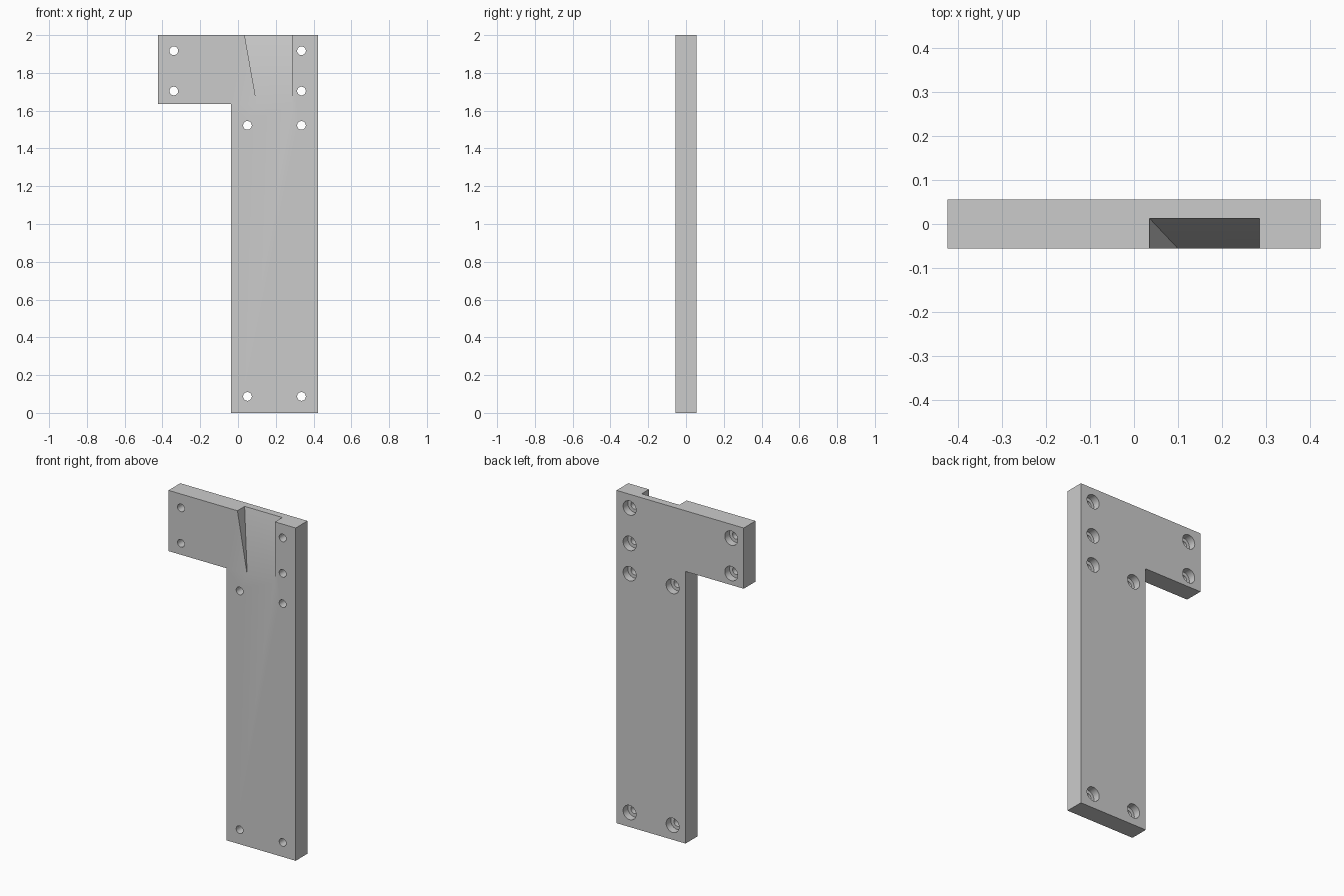
import bpy
import bmesh
from mathutils import Matrix, Vector

cube = bpy.data.objects.get("Cube")
if cube:
    bpy.data.objects.remove(cube, do_unlink=True)

HALF_W, HALF_T, TOP = 0.423, 0.056, 2.0
STEP_X, STEP_Z = -0.036, 1.635

grey = bpy.data.materials.new("light grey")
grey.use_nodes = True
colour = (0.6, 0.6, 0.6, 1)
grey.diffuse_color = colour
grey.node_tree.nodes["Principled BSDF"].inputs["Base Color"].default_value = colour


def add_object(name, bm):
    bmesh.ops.recalc_face_normals(bm, faces=bm.faces)
    mesh = bpy.data.meshes.new(name)
    bm.to_mesh(mesh)
    bm.free()
    mesh.materials.append(grey)
    obj = bpy.data.objects.new(name, mesh)
    bpy.context.collection.objects.link(obj)
    return obj


def cut(target, cutter):
    mod = target.modifiers.new(cutter.name, 'BOOLEAN')
    mod.operation = 'DIFFERENCE'
    mod.solver = 'EXACT'
    mod.object = cutter
    cutter.hide_render = True
    cutter.hide_set(True)
    bpy.context.view_layer.objects.active = target
    bpy.ops.object.modifier_apply(modifier=mod.name)
    bpy.data.objects.remove(cutter, do_unlink=True)


# Flat plate with an arm at the top, extruded from its outline
outline = [(STEP_X, 0), (HALF_W, 0), (HALF_W, TOP), (-HALF_W, TOP),
           (-HALF_W, STEP_Z), (STEP_X, STEP_Z)]
bm = bmesh.new()
face = bm.faces.new([bm.verts.new((x, -HALF_T, z)) for x, z in outline])
ext = bmesh.ops.extrude_face_region(bm, geom=[face])
bmesh.ops.translate(bm, vec=(0, 2 * HALF_T, 0),
                    verts=[v for v in ext["geom"] if isinstance(v, bmesh.types.BMVert)])
plate = add_object("mounting_plate", bm)

# Tapered wedge pocket, deepest at the top edge and running out to the front face
tip_l, tip_r = Vector((0.1, -HALF_T, STEP_Z)), Vector((0.285, -HALF_T, STEP_Z))
top_l, top_r = Vector((0.035, -HALF_T, TOP)), Vector((0.285, -HALF_T, TOP))
depth = Vector((0, 0.069, 0))
grow = 1.1  # overshoot past the top edge
bm = bmesh.new()
points = [tip_l, tip_r]
for tip, top in ((tip_l, top_l), (tip_r, top_r)):
    points.append(tip + (top + depth - tip) * grow)
    points.append(tip + (top - tip) * grow - depth)
    points.append(tip - depth)
bmesh.ops.convex_hull(bm, input=[bm.verts.new(p) for p in points])
cut(plate, add_object("wedge_pocket", bm))


# Screw holes with round counterbores sunk from the back
def add_cylinder(bm, x, z, radius, y0, y1):
    matrix = Matrix.Translation((x, (y0 + y1) / 2, z)) @ Matrix.Rotation(1.5707963, 4, 'X')
    bmesh.ops.create_cone(bm, cap_ends=True, segments=32, radius1=radius,
                          radius2=radius, depth=y1 - y0, matrix=matrix)


LEFT, MID, RIGHT = -0.34, 0.05, 0.336
holes = [(x, z) for x in (LEFT, RIGHT) for z in (1.917, 1.704)]
holes += [(x, z) for x in (MID, RIGHT) for z in (1.522, 0.087)]
for label, radius, start in (("counterbores", 0.043, HALF_T - 0.045),
                             ("screw_holes", 0.023, -0.1)):
    bm = bmesh.new()
    for x, z in holes:
        add_cylinder(bm, x, z, radius, start, 0.1)
    cut(plate, add_object(label, bm))

# Smooth hole walls, sharp edges elsewhere
bpy.ops.object.select_all(action='DESELECT')
plate.select_set(True)
bpy.context.view_layer.objects.active = plate
bpy.ops.object.shade_smooth_by_angle(angle=0.15 * 3.14159 / 2)
